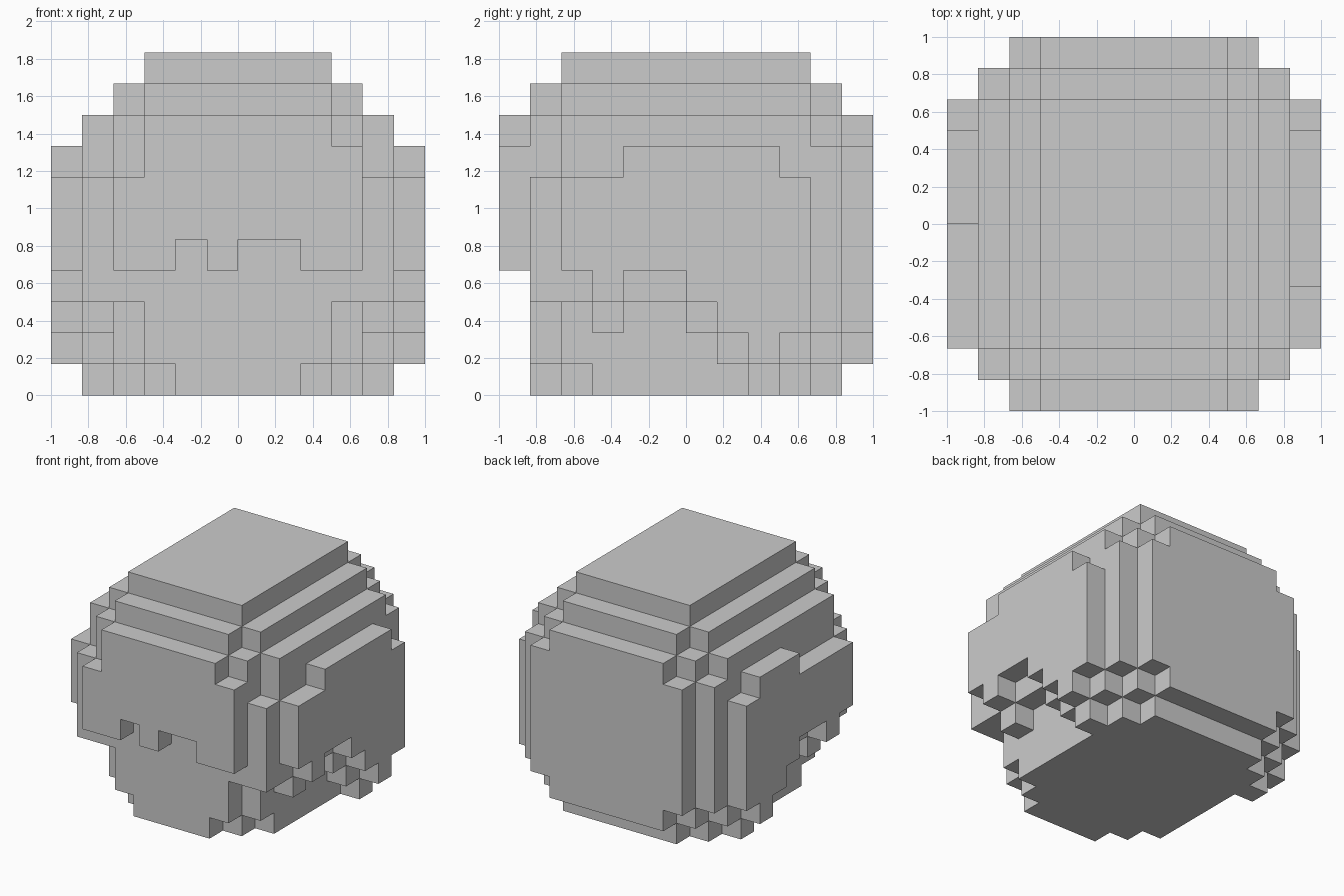
import bpy, bmesh
from mathutils import Vector

if "Cube" in bpy.data.objects:
    bpy.data.objects.remove(bpy.data.objects["Cube"])

UNIT = 1 / 6      # one block
cells = set()


def box(x0, x1, y0, y1, z0, z1):
    return {(x, y, z) for x in range(x0, x1) for y in range(y0, y1) for z in range(z0, z1)}


def both(x0, x1, *yz):
    """A box and its mirror image across x = 0."""
    return box(x0, x1, *yz) | box(-x1, -x0, *yz)


# Core and stepped crown
cells |= box(-4, 4, -4, 4, 0, 10) | box(-3, 3, -4, 4, 10, 11)
cells |= box(-4, 4, -5, 5, 0, 9) | box(-3, 3, -5, 5, 9, 10)

# Inner side layers with lower corner columns
cells |= both(4, 5, -4, 4, 0, 9) | both(4, 5, -5, -4, 0, 7) | both(4, 5, 4, 5, 0, 8)

# Outer side slabs with uneven tops
cells |= both(5, 6, -4, 4, 0, 7)
cells |= box(5, 6, -2, 3, 7, 8) | box(-6, -5, 0, 3, 7, 8)

# Front slab with notched lower edge
cells |= box(-4, 4, -6, -5, 4, 7) | box(-3, 3, -6, -5, 7, 9) | box(3, 4, -6, -5, 7, 8)
cells -= box(-2, -1, -6, -5, 4, 5) | box(0, 2, -6, -5, 4, 5)

# Back slab
cells |= box(-4, 4, 5, 6, 1, 8) | box(-3, 3, 5, 6, 8, 9)

# Ragged underside: (first y, underside height of successive columns) per layer
underside = {5: (-4, [4, 3, 4, 4, 3, 2, 1, 2]),
             4: (-5, [3, 3, 2, 3, 3, 2, 1, 0, 1, 2]),
             3: (-5, [3, 1, 0, 0, 0, 0, 0, 0, 0, 1, 2]),
             2: (-5, [1])}
for x, (y0, heights) in underside.items():
    for i, h in enumerate(heights):
        cells -= both(x, x + 1, y0 + i, y0 + i + 1, 0, h)

# Skin the blocks: one quad for every exposed side
bm = bmesh.new()
verts = {}


def vert(p):
    key = tuple(round(c) for c in p)
    if key not in verts:
        verts[key] = bm.verts.new(Vector(key) * UNIT)
    return verts[key]


for c in cells:
    for axis in range(3):
        for s in (0, 1):
            n = list(c)
            n[axis] += 1 if s else -1
            if tuple(n) in cells:
                continue
            u, v = Vector((0, 0, 0)), Vector((0, 0, 0))
            u[(axis + 1) % 3] = 1
            v[(axis + 2) % 3] = 1
            o = Vector(c)
            o[axis] += s
            loop = [o, o + u, o + u + v, o + v]
            bm.faces.new([vert(p) for p in (loop if s else loop[::-1])])

# Merge coplanar quads into clean flat faces
bmesh.ops.dissolve_limit(bm, angle_limit=0.01, verts=bm.verts[:], edges=bm.edges[:])
mesh = bpy.data.meshes.new("stepped_block_head")
bm.to_mesh(mesh)
bm.free()
bpy.context.collection.objects.link(bpy.data.objects.new("stepped_block_head", mesh))
